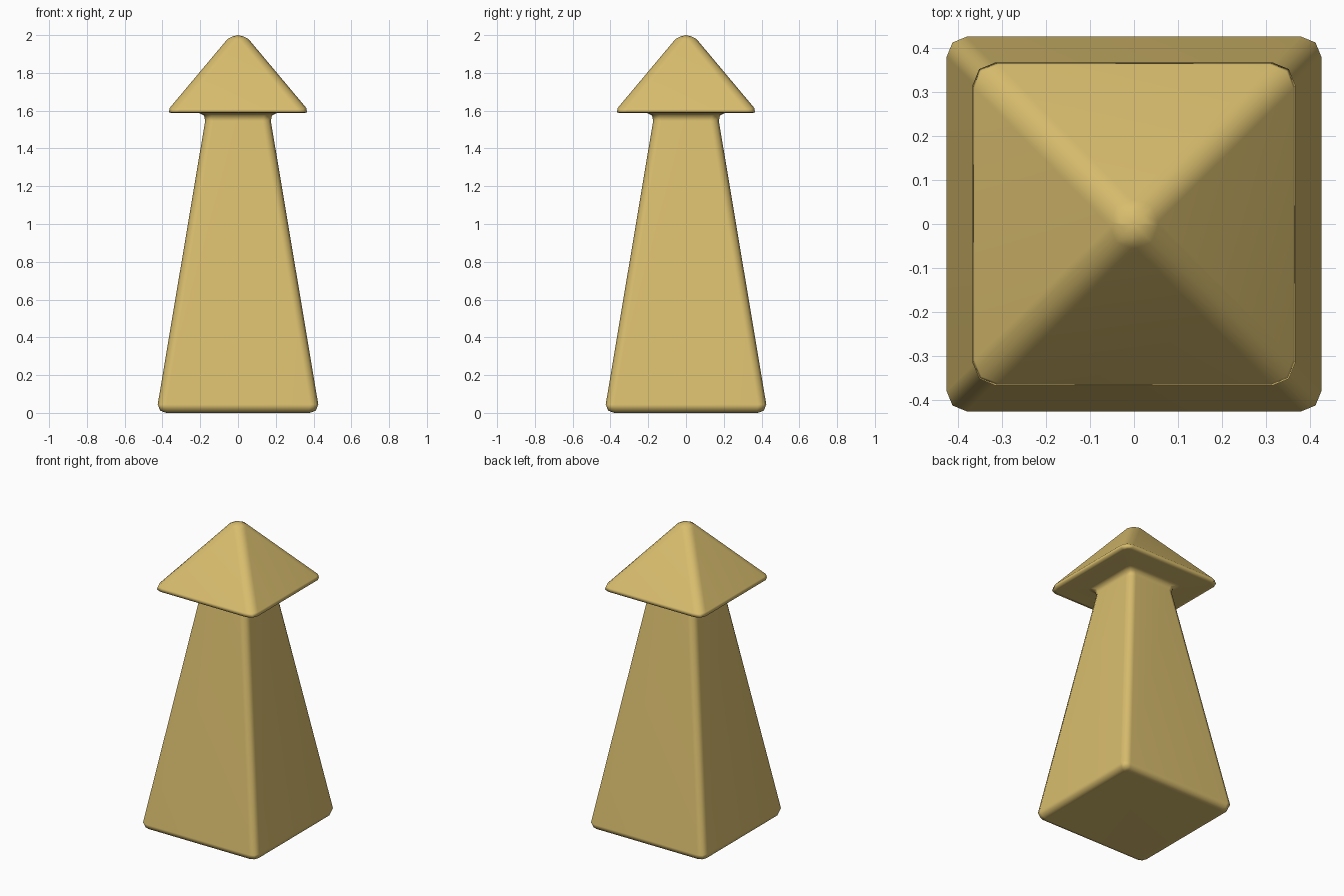
import bpy, bmesh

if "Cube" in bpy.data.objects:
    bpy.data.objects.remove(bpy.data.objects["Cube"])

mat = bpy.data.materials.new("sand yellow")
mat.diffuse_color = (0.69, 0.51, 0.155, 1)
mat.use_nodes = True
mat.node_tree.nodes["Principled BSDF"].inputs["Base Color"].default_value = mat.diffuse_color


def square_ring(bm, h, c, z):
    """Square of half width h with corners rounded by c in two segments."""
    corner = [(h, h - c), (h - 0.29 * c, h - 0.29 * c), (h - c, h)]
    ring = []
    for _ in range(4):
        ring += [bm.verts.new((x, y, z)) for x, y in corner]
        corner = [(-y, x) for x, y in corner]
    return ring


# Half width, corner rounding, height: tapered post, neck fillet, pyramid cap
profile = [
    (0.380, 0.020, 0.000), (0.412, 0.038, 0.012), (0.425, 0.045, 0.045),
    (0.174, 0.045, 1.545), (0.180, 0.040, 1.575), (0.205, 0.030, 1.587),
    (0.340, 0.030, 1.587), (0.366, 0.050, 1.590), (0.362, 0.055, 1.614),
    (0.055, 0.050, 1.980), (0.030, 0.028, 1.992),
]

bm = bmesh.new()
rings = [square_ring(bm, *p) for p in profile]
for a, b in zip(rings, rings[1:]):
    for i in range(12):
        j = (i + 1) % 12
        bm.faces.new((a[i], a[j], b[j], b[i]))

# Flat base and blunt tip
bm.faces.new(rings[0][::-1])
tip = bm.verts.new((0, 0, 2.0))
for i in range(12):
    bm.faces.new((rings[-1][i], rings[-1][(i + 1) % 12], tip))
bmesh.ops.recalc_face_normals(bm, faces=bm.faces)
for f in bm.faces:
    f.smooth = True

mesh = bpy.data.meshes.new("capped_post")
bm.to_mesh(mesh)
bm.free()
mesh.materials.append(mat)
post = bpy.data.objects.new("capped_post", mesh)
bpy.context.collection.objects.link(post)

# Large flat faces keep their own shading, bevels blend between them
wn = post.modifiers.new("weighted_normals", 'WEIGHTED_NORMAL')
wn.weight = 50
